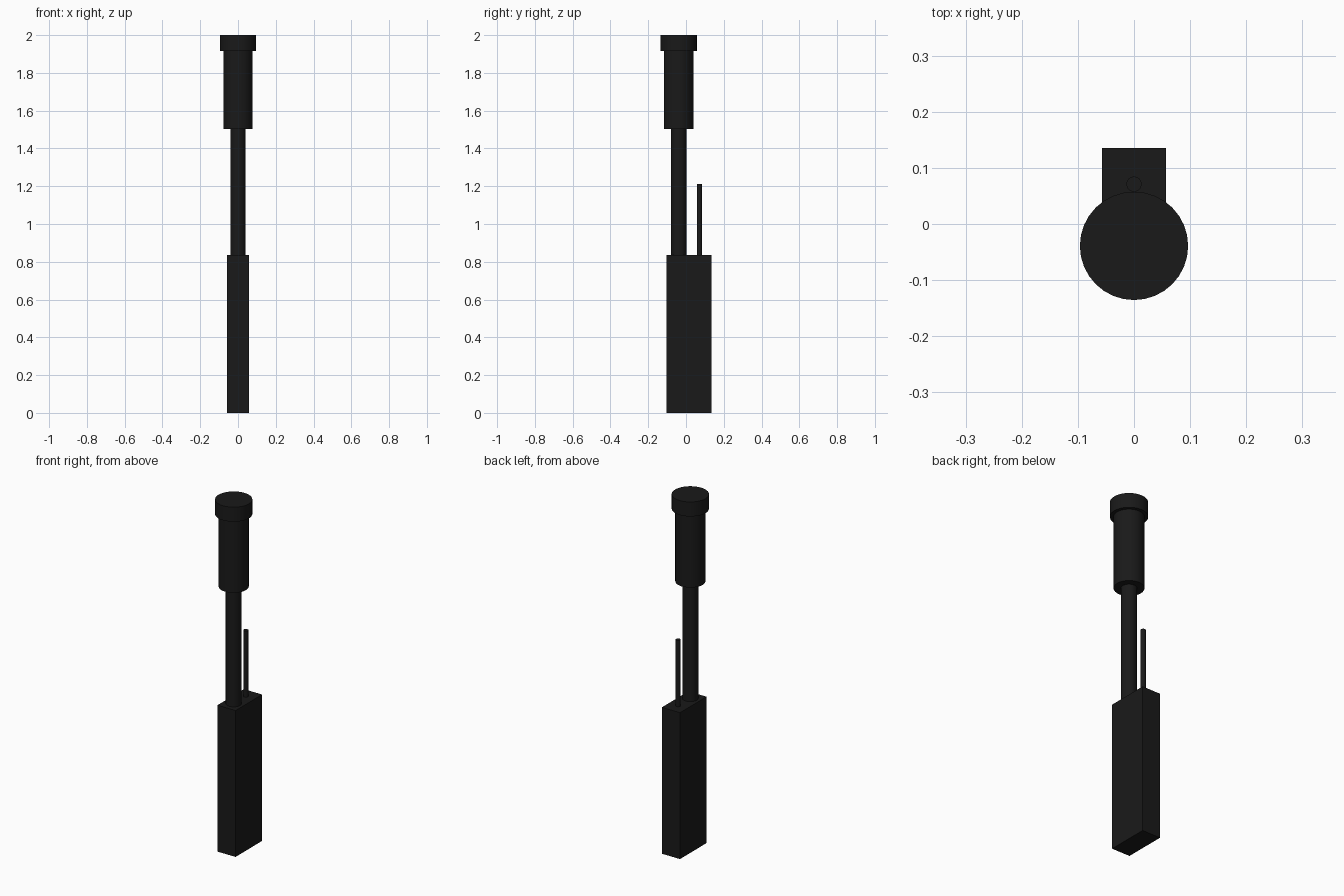
import bpy

if "Cube" in bpy.data.objects:
    bpy.data.objects.remove(bpy.data.objects["Cube"])

black = bpy.data.materials.new("matte_black")
black.diffuse_color = (0.01, 0.01, 0.01, 1)
black.use_nodes = True
black.node_tree.nodes["Principled BSDF"].inputs["Base Color"].default_value = black.diffuse_color


def finish(name):
    obj = bpy.context.object
    obj.name = name
    obj.data.materials.append(black)
    return obj


def cylinder(name, radius, y, z0, z1, sides=32):
    bpy.ops.mesh.primitive_cylinder_add(
        vertices=sides, radius=radius, depth=z1 - z0, location=(0, y, (z0 + z1) / 2))
    finish(name)
    bpy.ops.object.shade_smooth_by_angle()


# Rectangular transmitter box
BOX_TOP = 0.835
bpy.ops.mesh.primitive_cube_add(size=1, location=(0, 0.016, BOX_TOP / 2))
box = finish("transmitter_box")
box.scale = (0.114, 0.239, BOX_TOP)
bpy.ops.object.transform_apply(location=False, rotation=False, scale=True)

# Stem, sleeve and cap share one axis towards the front
AXIS_Y = -0.039
cylinder("stem", 0.041, AXIS_Y, BOX_TOP, 1.503)
cylinder("sleeve", 0.078, AXIS_Y, 1.503, 1.917)
cylinder("cap", 0.0965, AXIS_Y, 1.917, 2.0)

# Thin antenna behind the stem
cylinder("antenna", 0.0135, 0.071, BOX_TOP, 1.212)
